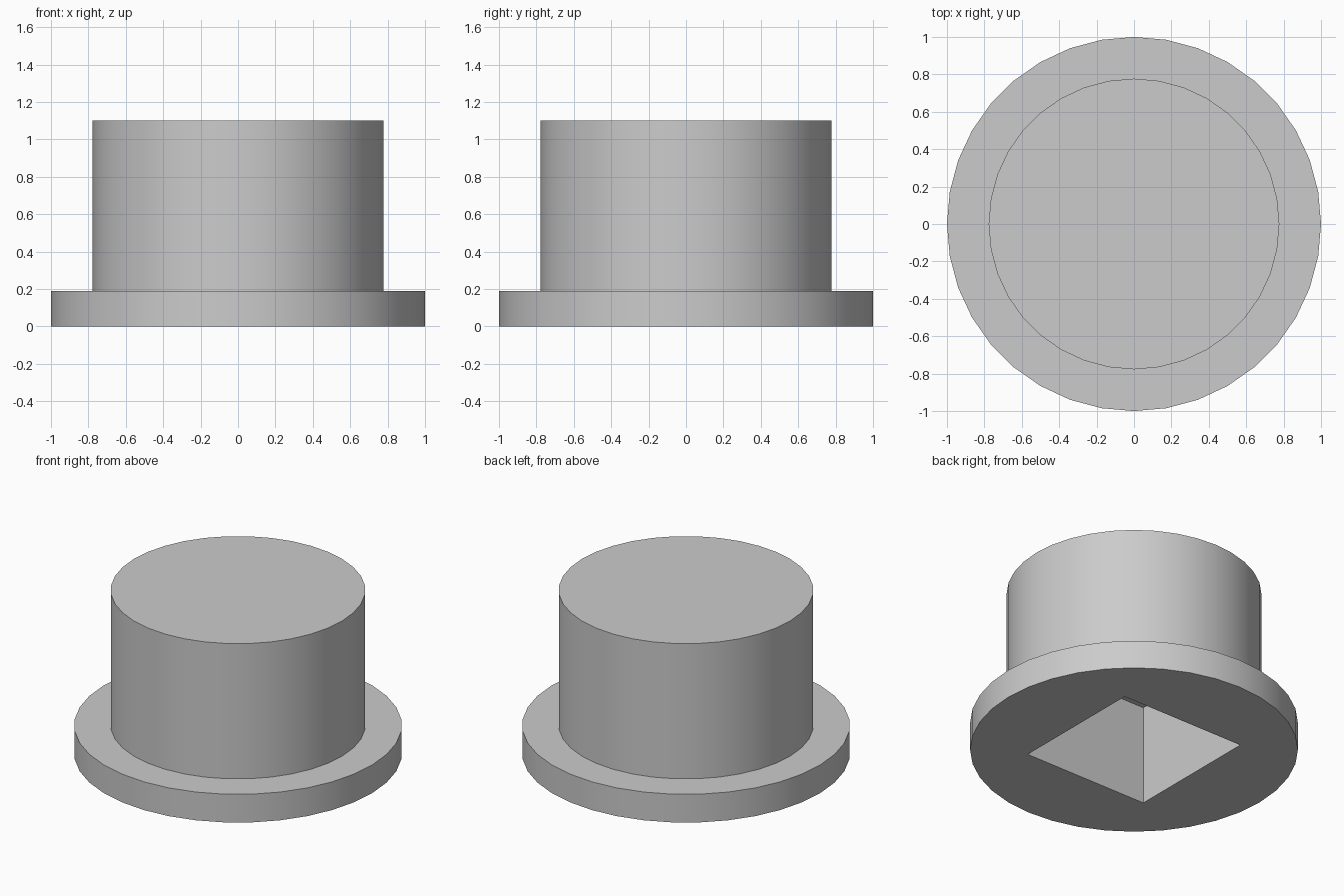
import bpy
import bmesh
import math
from mathutils import Matrix

old = bpy.data.objects.get("Cube")
if old:
    bpy.data.objects.remove(old, do_unlink=True)

SIDES = 36
FLANGE_RADIUS, FLANGE_TOP = 1.0, 0.19
BODY_RADIUS, BODY_TOP = 0.777, 1.1
SOCKET_SIDE, SOCKET_DEPTH = 0.92, 0.67

grey = bpy.data.materials.new("light grey")
grey.use_nodes = True
colour = (0.6, 0.6, 0.6, 1)
grey.diffuse_color = colour
grey.node_tree.nodes["Principled BSDF"].inputs["Base Color"].default_value = colour


def make_object(name, bm):
    bmesh.ops.recalc_face_normals(bm, faces=bm.faces)
    mesh = bpy.data.meshes.new(name)
    bm.to_mesh(mesh)
    bm.free()
    mesh.materials.append(grey)
    obj = bpy.data.objects.new(name, mesh)
    bpy.context.collection.objects.link(obj)
    return obj


# Flanged plug: stepped profile turned round the z axis, then capped
bm = bmesh.new()
profile = [(FLANGE_RADIUS, 0), (FLANGE_RADIUS, FLANGE_TOP),
           (BODY_RADIUS, FLANGE_TOP), (BODY_RADIUS, BODY_TOP)]
verts = [bm.verts.new((r, 0, z)) for r, z in profile]
edges = [bm.edges.new(pair) for pair in zip(verts, verts[1:])]
bmesh.ops.spin(bm, geom=verts + edges, cent=(0, 0, 0), axis=(0, 0, 1),
               angle=math.tau, steps=SIDES)
bmesh.ops.remove_doubles(bm, verts=bm.verts, dist=0.001)
bmesh.ops.holes_fill(bm, edges=bm.edges, sides=0)
plug = make_object("flanged_plug", bm)

# Square socket cut up into the underside
bm = bmesh.new()
height = SOCKET_DEPTH * 2
bmesh.ops.create_cube(bm, size=1, matrix=Matrix.Diagonal((SOCKET_SIDE, SOCKET_SIDE, height, 1)))
cutter = make_object("socket_cutter", bm)
cutter.hide_render = True

cut = plug.modifiers.new("socket", 'BOOLEAN')
cut.operation = 'DIFFERENCE'
cut.solver = 'EXACT'
cut.object = cutter

bpy.ops.object.select_all(action='DESELECT')
plug.select_set(True)
bpy.context.view_layer.objects.active = plug
bpy.ops.object.modifier_apply(modifier=cut.name)
bpy.data.objects.remove(cutter, do_unlink=True)

# Round walls smooth, rims and socket edges sharp
bpy.ops.object.shade_smooth_by_angle(angle=math.radians(30))
